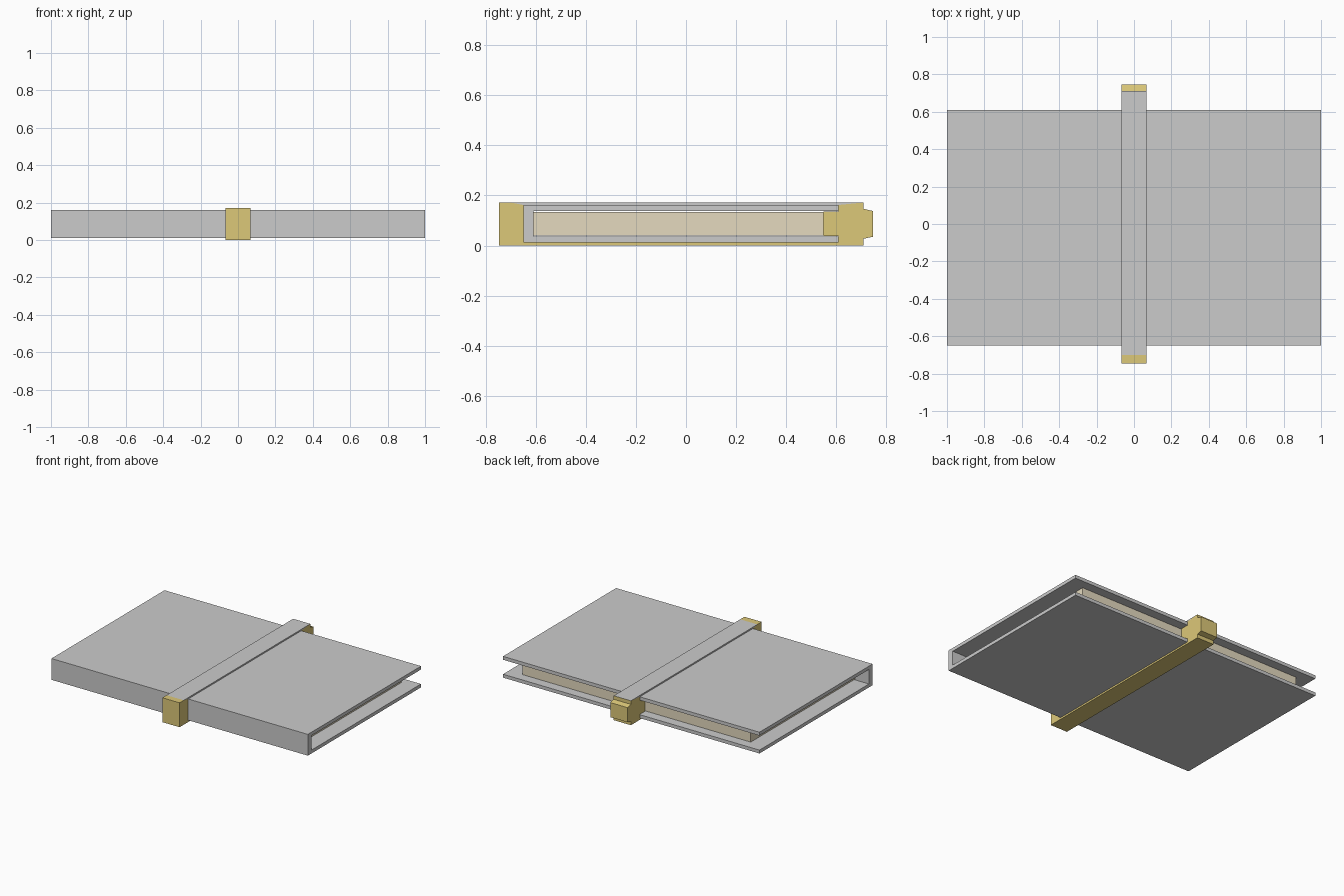
import bpy, bmesh

if "Cube" in bpy.data.objects:
    bpy.data.objects.remove(bpy.data.objects["Cube"])


def material(name, color):
    m = bpy.data.materials.new(name)
    m.diffuse_color = color
    m.use_nodes = True
    m.node_tree.nodes["Principled BSDF"].inputs["Base Color"].default_value = m.diffuse_color
    return m


gold = material("gold", (0.72, 0.58, 0.19, 1))
paper = material("paper", (0.78, 0.70, 0.52, 1))


def prism(name, profile, half_width, mat=None):
    """Extrude a closed (y, z) profile symmetrically along x."""
    bm = bmesh.new()
    face = bm.faces.new([bm.verts.new((-half_width, y, z)) for y, z in profile])
    ext = bmesh.ops.extrude_face_region(bm, geom=[face])["geom"]
    moved = [v for v in ext if isinstance(v, bmesh.types.BMVert)]
    bmesh.ops.translate(bm, verts=moved, vec=(2 * half_width, 0, 0))
    bmesh.ops.recalc_face_normals(bm, faces=bm.faces)
    mesh = bpy.data.meshes.new(name)
    bm.to_mesh(mesh)
    bm.free()
    if mat:
        mesh.materials.append(mat)
    obj = bpy.data.objects.new(name, mesh)
    bpy.context.collection.objects.link(obj)
    return obj


# U-shaped cover: spine at the front, two boards open at the back
prism("book_cover", [(-0.65, 0.012), (0.61, 0.012), (0.61, 0.036), (-0.61, 0.036),
                     (-0.61, 0.138), (0.61, 0.138), (0.61, 0.162), (-0.65, 0.162)], 1.0)

# Page block, set back from the board edges
prism("page_block", [(-0.61, 0.04), (0.55, 0.04), (0.55, 0.134), (-0.61, 0.134)], 0.89, paper)

# Strap around the book
W = 0.067
prism("strap_top", [(-0.70, 0.172), (-0.65, 0.162), (0.61, 0.162), (0.71, 0.172)], W)
prism("strap_bottom", [(-0.70, 0.0), (0.71, 0.0), (0.61, 0.012), (-0.65, 0.012)], W, gold)

# Gold cap over the spine
prism("spine_cap", [(-0.747, 0.0), (-0.70, 0.0), (-0.65, 0.012), (-0.65, 0.162),
                    (-0.70, 0.172), (-0.747, 0.172)], W, gold)

# Clasp: tongue between the boards, flared body and outer boss
prism("clasp", [(0.55, 0.038), (0.61, 0.038), (0.61, 0.012), (0.71, 0.0), (0.71, 0.027),
                (0.747, 0.035), (0.747, 0.138), (0.71, 0.147), (0.71, 0.172),
                (0.61, 0.162), (0.61, 0.136), (0.55, 0.136)], W, gold)
